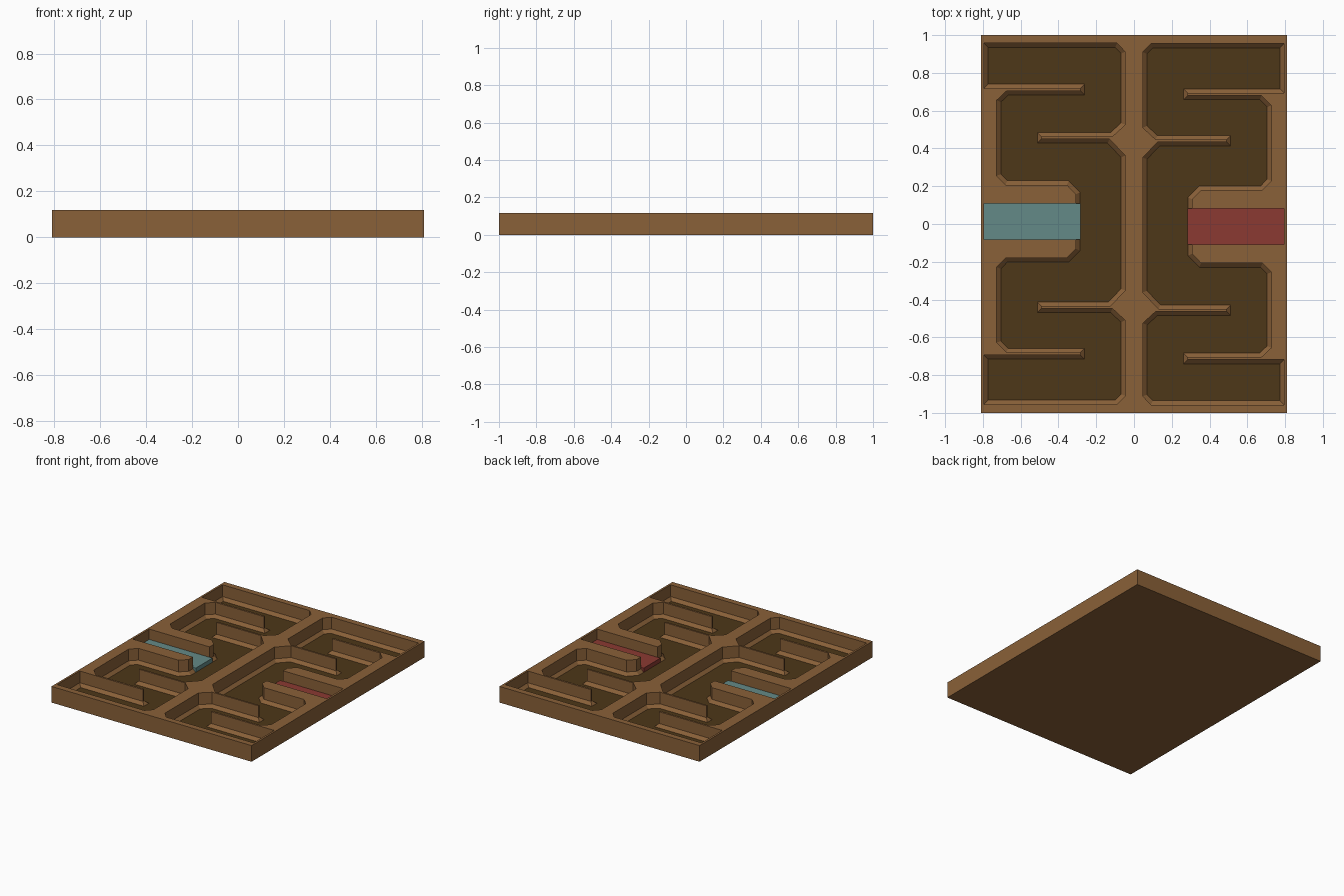
import bpy, bmesh
from mathutils import Vector

if "Cube" in bpy.data.objects:
    bpy.data.objects.remove(bpy.data.objects["Cube"])

TOP, FLOOR, FOOT = 0.118, 0.01, 0.022   # board height, pocket floor, foot chamfer


def material(name, r, g, b):
    m = bpy.data.materials.new(name)
    m.diffuse_color = (r, g, b, 1)
    m.use_nodes = True
    m.node_tree.nodes["Principled BSDF"].inputs["Base Color"].default_value = m.diffuse_color
    return m


wood = material("wood", 0.254, 0.119, 0.040)
dark = material("dark_floor", 0.075, 0.038, 0.009)
teal = material("teal", 0.127, 0.254, 0.242)
red = material("red", 0.258, 0.042, 0.032)


def loft(name, layers, mat=None):
    """Stack of equal outlines [(points, z), ...] closed into a solid."""
    bm = bmesh.new()
    rings = [[bm.verts.new((p[0], p[1], z)) for p in pts] for pts, z in layers]
    for a, b in zip(rings, rings[1:]):
        for i in range(len(a)):
            j = (i + 1) % len(a)
            bm.faces.new((a[i], a[j], b[j], b[i]))
    bm.faces.new(rings[0])
    bm.faces.new(rings[-1])
    bmesh.ops.recalc_face_normals(bm, faces=bm.faces[:])
    me = bpy.data.meshes.new(name)
    bm.to_mesh(me)
    bm.free()
    ob = bpy.data.objects.new(name, me)
    bpy.context.collection.objects.link(ob)
    if mat:
        me.materials.append(mat)
    return ob


def rect(x0, x1, y0, y1):
    return [(x0, y0), (x1, y0), (x1, y1), (x0, y1)]


def inset(pts, t):
    """Mitred inward offset of a clockwise outline."""
    out = []
    for i, p in enumerate(pts):
        p, a, b = Vector(p), Vector(pts[i - 1]), Vector(pts[(i + 1) % len(pts)])
        d1, d2 = (p - a).normalized(), (b - p).normalized()
        n1, n2 = Vector((d1.y, -d1.x)), Vector((d2.y, -d2.x))
        out.append(tuple(p + (n1 + n2) * t / (1 + n1.dot(n2))))
    return out


def turn(pts, s):
    """Half turn about the centre when s is -1."""
    return [(s * x, s * y) for x, y in pts]


# winding pocket outline, left half of the board
pocket = [
    (-.795, .957), (-.090, .957), (-.047, .912), (-.047, .525), (-.115, .463),
    (-.490, .463), (-.490, .450), (-.130, .450), (-.047, .362), (-.047, -.352),
    (-.125, -.434), (-.490, -.434), (-.490, -.447), (-.115, -.447),
    (-.047, -.510), (-.047, -.910), (-.090, -.955), (-.795, -.955),
    (-.795, -.694), (-.283, -.694), (-.283, -.680), (-.675, -.680),
    (-.727, -.628), (-.727, -.228), (-.680, -.180), (-.355, -.180),
    (-.307, -.132), (-.307, .158), (-.355, .207), (-.680, .207),
    (-.727, .255), (-.727, .655), (-.675, .704), (-.283, .704),
    (-.283, .718), (-.795, .718)]
slot = rect(-.795, -.290, -.082, .109)
panel = rect(-.795, -.284, -.082, .109)

# wooden board
board = loft("board", [(rect(-.81, .81, -1, 1), 0), (rect(-.81, .81, -1, 1), TOP)], wood)


def carve(cutter):
    cutter.hide_render = True
    mod = board.modifiers.new("carve", "BOOLEAN")
    mod.operation, mod.solver, mod.object = "DIFFERENCE", "EXACT", cutter
    bpy.context.view_layer.objects.active = board
    bpy.ops.object.modifier_apply(modifier=mod.name)
    bpy.data.objects.remove(cutter)


for side, s, mat in (("left", 1, teal), ("right", -1, red)):
    wall = turn(pocket, s)
    base = inset(wall, FOOT)
    # pocket with a chamfered foot, and the side recess
    carve(loft("pocket_cutter", [(base, FLOOR), (wall, FLOOR + FOOT), (wall, TOP + .05)]))
    carve(loft("slot_cutter", [(turn(slot, s), .034), (turn(slot, s), TOP + .05)]))
    # dark pocket floor
    loft(side + "_pocket_floor", [(base, FLOOR - .004), (base, FLOOR + .001)], dark)
    # coloured panel in the recess
    loft(side + "_panel", [(turn(panel, s), FLOOR), (turn(panel, s), .042)], mat)
